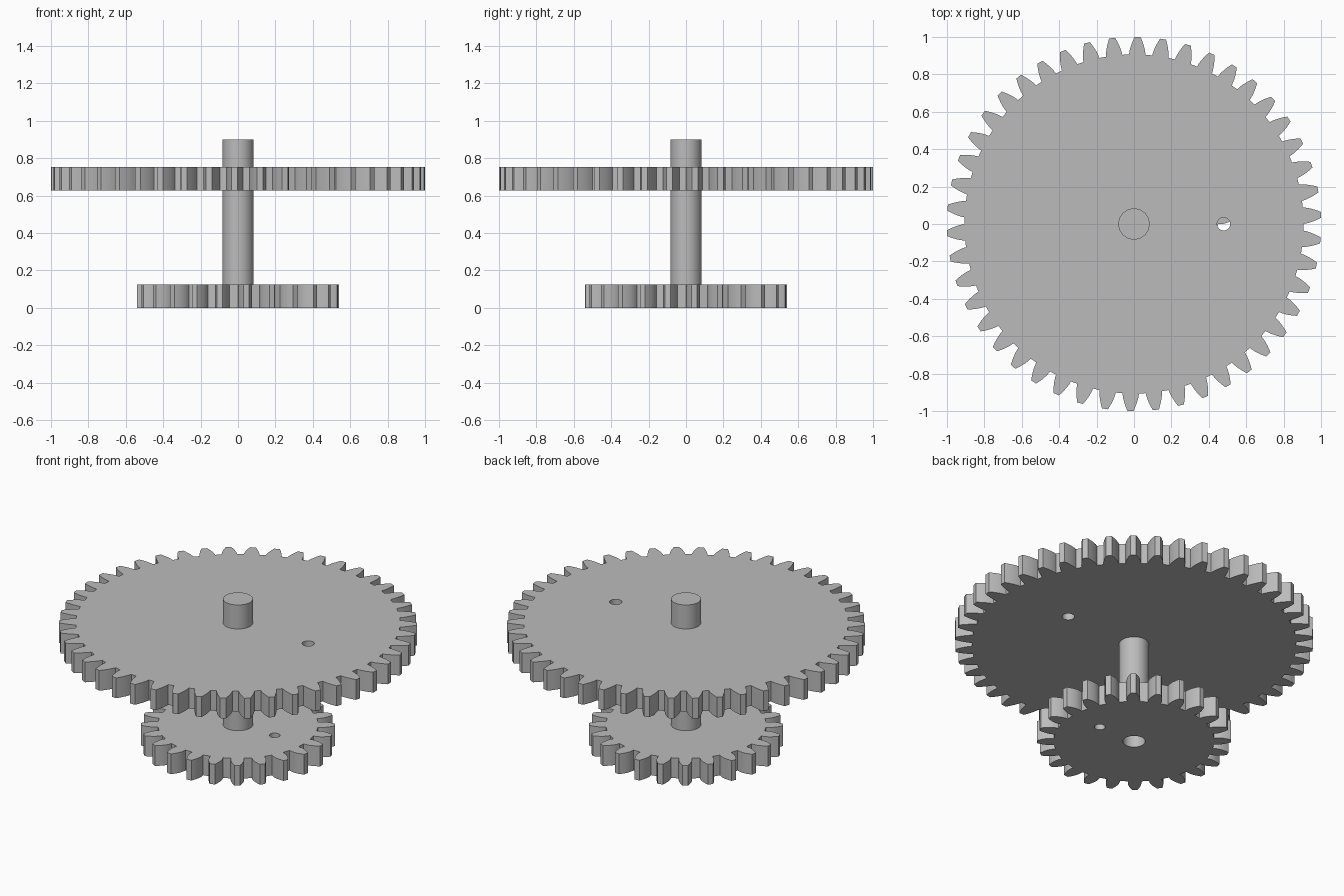
import bpy
import math

cube = bpy.data.objects.get("Cube")
if cube:
    bpy.data.objects.remove(cube, do_unlink=True)

MODULE = 1 / 24              # tooth size shared by both gears
PRESSURE = math.radians(20)
THICK = 3 * MODULE

grey = bpy.data.materials.new("plain grey")
grey.use_nodes = True
colour = (0.5, 0.5, 0.5, 1)
grey.diffuse_color = colour
grey.node_tree.nodes["Principled BSDF"].inputs["Base Color"].default_value = colour


def inv(a):
    return math.tan(a) - a


def polar(r, a):
    return (r * math.cos(a), r * math.sin(a))


def gear_outline(teeth):
    """Involute spur gear outline, first flank starting on the +x axis."""
    pitch = MODULE * teeth / 2
    base = pitch * math.cos(PRESSURE)
    root, tip = pitch - 1.25 * MODULE, pitch + MODULE
    start = max(base, root)
    half = math.pi / (2 * teeth) + inv(PRESSURE)
    radii = [start + (tip - start) * i / 5 for i in range(6)]
    flank = [(r, half - inv(math.acos(min(1, base / r)))) for r in radii]
    if root < base:
        flank.insert(0, (root, half))
    points = []
    for t in range(teeth):
        mid = half + math.tau * t / teeth
        points += [polar(r, mid - a) for r, a in flank]
        points += [polar(r, mid + a) for r, a in reversed(flank)]
    return points


def circle(x, r, n=32):
    return [(x + r * math.cos(math.tau * i / n), r * math.sin(math.tau * i / n))
            for i in range(n)]


def finish(obj):
    obj.data.materials.clear()
    obj.data.materials.append(grey)
    bpy.ops.object.shade_smooth_by_angle(angle=math.radians(20))


def plate(name, loops, z):
    """Flat plate cut from an outline with holes, lying from z upwards."""
    curve = bpy.data.curves.new(name, "CURVE")
    curve.dimensions = "2D"
    curve.fill_mode = "BOTH"
    curve.extrude = THICK / 2
    for loop in loops:
        spline = curve.splines.new("POLY")
        spline.points.add(len(loop) - 1)
        for p, (x, y) in zip(spline.points, loop):
            p.co = (x, y, 0, 1)
        spline.use_cyclic_u = True
    obj = bpy.data.objects.new(name, curve)
    bpy.context.collection.objects.link(obj)
    obj.location.z = z + THICK / 2
    bpy.ops.object.select_all(action="DESELECT")
    obj.select_set(True)
    bpy.context.view_layer.objects.active = obj
    bpy.ops.object.convert(target="MESH")
    obj = bpy.context.object
    finish(obj)


# Gears, each with an index hole halfway out; the lower one has an open bore
plate("large_gear", [gear_outline(46), circle(23 * MODULE / 2, 0.035)], 0.627)
plate("small_gear", [gear_outline(24), circle(6 * MODULE, 0.03),
                     circle(0, 1.5 * MODULE, 48)], 0)

# Shaft standing on the lower gear and passing through the upper one
bottom, top = THICK, 0.9
bpy.ops.mesh.primitive_cylinder_add(vertices=64, radius=2 * MODULE, depth=top - bottom,
                                    location=(0, 0, (top + bottom) / 2))
shaft = bpy.context.object
shaft.name = "shaft"
finish(shaft)
